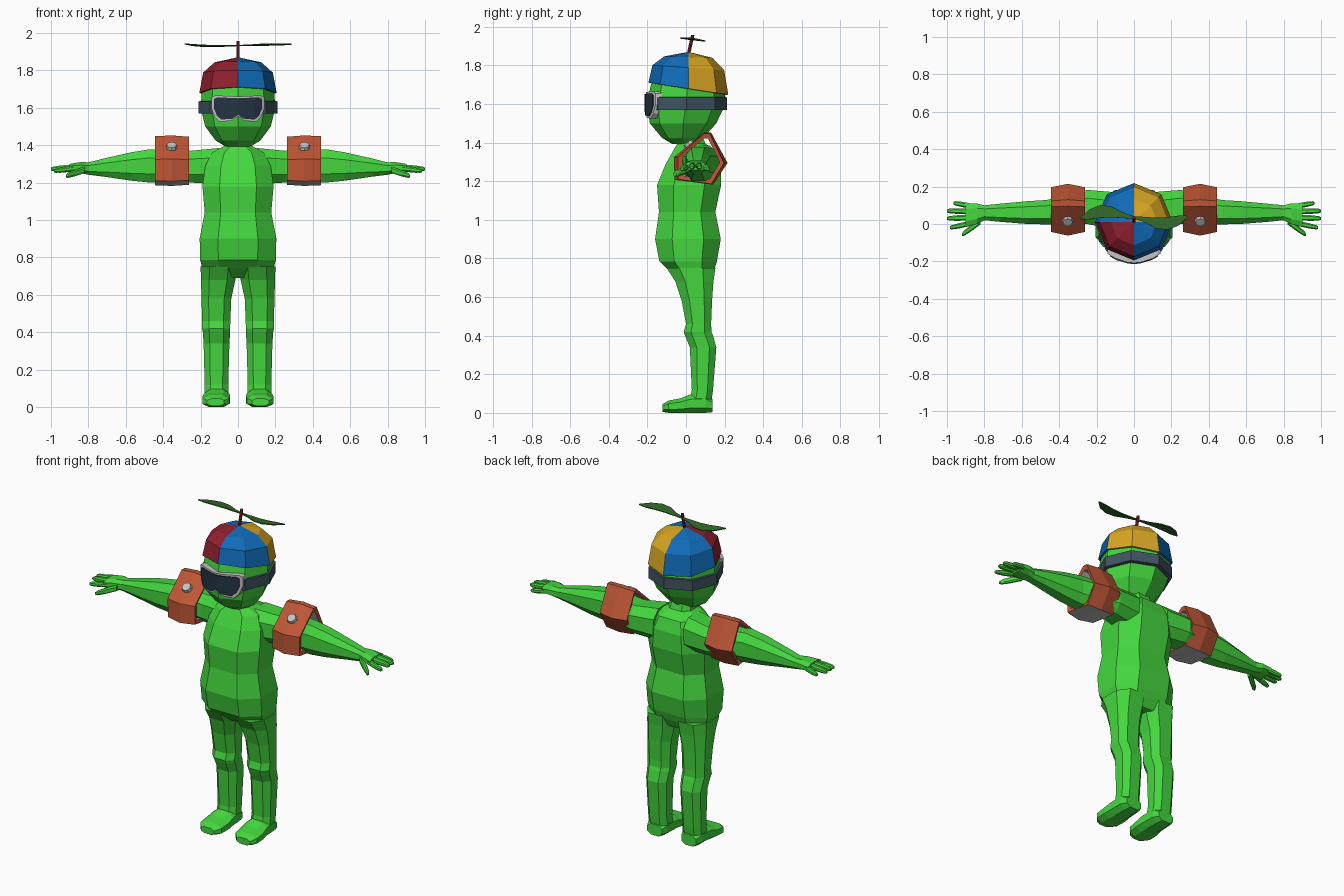
import bpy, bmesh, math
from mathutils import Vector, Matrix

if "Cube" in bpy.data.objects:
    bpy.data.objects.remove(bpy.data.objects["Cube"])


def mat(name, r, g, b):
    lin = lambda c: (c / 255 / 12.92) if c < 11 else ((c / 255 + 0.055) / 1.055) ** 2.4
    m = bpy.data.materials.new(name)
    m.diffuse_color = (lin(r), lin(g), lin(b), 1)
    m.use_nodes = True
    m.node_tree.nodes["Principled BSDF"].inputs["Base Color"].default_value = m.diffuse_color
    return m


GREEN = mat("body green", 68, 215, 62)
ORANGE = mat("float orange", 190, 86, 54)
RED = mat("cap red", 146, 32, 48)
BLUE = mat("cap blue", 16, 108, 186)
YELLOW = mat("cap yellow", 216, 166, 36)
STRAP = mat("strap slate", 64, 84, 98)
LENS = mat("lens dark", 36, 52, 66)
GREY = mat("light grey", 196, 196, 198)
LEAF = mat("propeller green", 50, 104, 40)

# Chamfered square and octagon cross-sections
CHAMFER = [(1, -.48), (1, .48), (.52, 1), (-.52, 1), (-1, .48), (-1, -.48), (-.52, -1), (.52, -1)]
OCTAGON = [(math.cos(i * math.pi / 4), math.sin(i * math.pi / 4)) for i in range(8)]


def finish(name, bm, mats, mirror=False):
    bmesh.ops.recalc_face_normals(bm, faces=bm.faces)
    me = bpy.data.meshes.new(name)
    bm.to_mesh(me)
    bm.free()
    for m in mats:
        me.materials.append(m)
    ob = bpy.data.objects.new(name, me)
    bpy.context.collection.objects.link(ob)
    if mirror:
        ob.modifiers.new("mirror", 'MIRROR').use_mirror_merge = False
    return ob


def bridge(bm, a, b):
    n = len(a)
    return [bm.faces.new((a[i], a[(i + 1) % n], b[(i + 1) % n], b[i])) for i in range(n)]


def loft(bm, rings, caps=True):
    loops = [[bm.verts.new(p) for p in r] for r in rings]
    for a, b in zip(loops, loops[1:]):
        bridge(bm, a, b)
    if caps:
        bm.faces.new(loops[0])
        bm.faces.new(loops[-1])


def ring_z(z, x0, x1, y0, y1, shape=CHAMFER):
    return [((x0 + x1) / 2 + (x1 - x0) / 2 * u, (y0 + y1) / 2 + (y1 - y0) / 2 * v, z) for u, v in shape]


def ring_x(x, z0, z1, y0, y1):
    return [(x, (y0 + y1) / 2 + (y1 - y0) / 2 * u, (z0 + z1) / 2 + (z1 - z0) / 2 * v) for u, v in CHAMFER]


def ring_y(y, x0, x1, z0, z1):
    return [((x0 + x1) / 2 + (x1 - x0) / 2 * u, y, (z0 + z1) / 2 + (z1 - z0) / 2 * v) for u, v in CHAMFER]


# Torso and neck: z, half width, front, back
bm = bmesh.new()
loft(bm, [ring_z(z, -w, w, a, b) for z, w, a, b in [
    (.69, .15, -.03, .12), (.74, .19, -.09, .145), (.785, .202, -.138, .16), (.9, .205, -.16, .18),
    (1.04, .178, -.14, .152), (1.18, .19, -.15, .182), (1.29, .175, -.105, .18),
    (1.36, .14, -.065, .155), (1.395, .075, -.045, .1), (1.45, .065, -.045, .08)]])
finish("torso", bm, [GREEN])

# Head
bm = bmesh.new()
loft(bm, [ring_z(z, -w, w, a, b, OCTAGON) for z, w, a, b in [
    (1.392, .065, -.07, .055), (1.425, .12, -.125, .09), (1.5, .175, -.187, .157),
    (1.6, .2, -.203, .205), (1.7, .192, -.182, .198), (1.78, .15, -.14, .16)]])
finish("head", bm, [GREEN])

# Legs: z, inner x, outer x, front, back
bm = bmesh.new()
loft(bm, [ring_z(*r) for r in [
    (.06, .05, .178, .02, .132), (.12, .052, .178, .03, .14), (.34, .046, .184, .02, .157),
    (.40, .042, .188, -.005, .14), (.42, .042, .192, -.012, .132), (.46, .041, .192, 0, .13),
    (.58, .036, .195, -.022, .135), (.68, .014, .198, -.055, .142), (.75, .005, .2, -.1, .152)]])
finish("legs", bm, [GREEN], True)

# Feet: y, inner x, outer x, bottom, top
bm = bmesh.new()
loft(bm, [ring_y(*r) for r in [
    (.138, .065, .165, .004, .07), (.1, .05, .18, 0, .1), (.02, .045, .183, 0, .095),
    (-.03, .042, .19, 0, .075), (-.09, .047, .19, 0, .064), (-.122, .075, .165, .006, .045)]])
finish("feet", bm, [GREEN], True)

# Arms and palms: x, bottom, top, front, back
bm = bmesh.new()
loft(bm, [ring_x(*r) for r in [
    (.1, 1.19, 1.385, -.03, .17), (.25, 1.2, 1.37, 0, .182), (.37, 1.2, 1.375, 0, .15),
    (.47, 1.2, 1.378, -.002, .128), (.57, 1.21, 1.362, 0, .122), (.72, 1.232, 1.328, .012, .108),
    (.8, 1.242, 1.308, .02, .1), (.84, 1.25, 1.31, .0, .11), (.9, 1.257, 1.3, -.015, .11)]])
finish("arms", bm, [GREEN], True)

# Fingers and thumb: base, tip and half thickness
bm = bmesh.new()
for base, tip, r in [((.88, .098, 1.275), (.965, .112, 1.262), .014),
                     ((.88, .067, 1.282), (1, .07, 1.272), .015),
                     ((.88, .034, 1.282), (1, .03, 1.272), .015),
                     ((.88, .002, 1.275), (.985, -.02, 1.262), .014),
                     ((.82, .015, 1.268), (.92, -.058, 1.235), .017)]:
    rings = []
    for t, s in [(0, 1), (.55, 1), (.9, .8), (1, .45)]:
        x, y, z = Vector(base).lerp(Vector(tip), t)
        rings.append(ring_x(x, z - r * s, z + r * s, y - r * s, y + r * s))
    loft(bm, rings)
finish("fingers", bm, [GREEN], True)

# Inflatable arm floats with grey underside and lining
profile = [(.095, 1.452), (.13, 1.452), (.215, 1.295), (.14, 1.182), (-.06, 1.207), (-.062, 1.325)]
bm = bmesh.new()


def float_ring(x, sy, sz):
    return [bm.verts.new((x, .08 + (y - .08) * sy, 1.31 + (z - 1.31) * sz)) for y, z in profile]


outer = [float_ring(.262, .86, .95), float_ring(.353, 1, 1), float_ring(.445, .86, .97)]
inner = [float_ring(.268, .7, .78), float_ring(.439, .7, .78)]
for a, b in zip(outer, outer[1:]):
    bridge(bm, a, b)[3].material_index = 1
bridge(bm, outer[0], inner[0])
bridge(bm, outer[2], inner[1])
for f in bridge(bm, inner[0], inner[1]):
    f.material_index = 1
finish("arm_floats", bm, [ORANGE, GREY], True)

# Float valves
bm = bmesh.new()
bmesh.ops.create_cone(bm, cap_ends=True, segments=8, radius1=.032, radius2=.026, depth=.024,
                      matrix=Matrix.Translation((.355, .015, 1.392)) @ Matrix.Rotation(math.radians(37), 4, 'X'))
finish("float_valves", bm, [GREY], True)

# Cap: tilted octagonal dome coloured by quarter
bm = bmesh.new()
CY = .012
loops = [[bm.verts.new((r * u, CY + r * v, z - tilt * r * v)) for u, v in OCTAGON]
         for r, z, tilt in [(.207, 1.68, .15), (.186, 1.788, .07), (.125, 1.843, .03)]]
for a, b in zip(loops, loops[1:]):
    bridge(bm, a, b)
top = bm.verts.new((0, CY, 1.87))
for i in range(8):
    bm.faces.new((loops[2][i], loops[2][(i + 1) % 8], top))
for f in bm.faces:
    c = f.calc_center_median()
    front, left = c.y < CY, c.x < 0
    f.material_index = 0 if front and left else 2 if not front and not left else 1
cap = finish("cap", bm, [RED, BLUE, YELLOW])
rim = cap.modifiers.new("thickness", 'SOLIDIFY')
rim.thickness, rim.offset = .01, -1

# Goggle strap
bm = bmesh.new()
loft(bm, [ring_z(z, -w, w, -w + .003, w + .003, OCTAGON)
          for z, w in [(1.568, .198), (1.57, .21), (1.634, .21), (1.636, .198)]])
finish("goggle_strap", bm, [STRAP])

# Goggles: columns of x, bottom, top with a nose notch
half = [(.035, 1.53, 1.662), (.1, 1.525, 1.665), (.125, 1.55, 1.665), (.143, 1.6, 1.655)]
cols = [(-x, a, b) for x, a, b in reversed(half)] + [(0, 1.555, 1.66)] + half


def curve_y(x, front):
    return front + .05 * (x / .143) ** 2


def shrink(x, z, s):
    return x * (1 - .1 * s), 1.602 + (z - 1.602) * (1 - .17 * s)


outline = [(x, b) for x, a, b in cols] + [(x, a) for x, a, b in reversed(cols)]
bm = bmesh.new()
loops = []
for s, front in [(0, -.165), (0, -.208), (1, -.208), (1, -.165)]:
    pts = [shrink(x, z, s) for x, z in outline]
    loops.append([bm.verts.new((x, curve_y(x, front), z)) for x, z in pts])
for i in range(4):
    bridge(bm, loops[i], loops[(i + 1) % 4])
finish("goggle_frame", bm, [GREY])

bm = bmesh.new()
pairs = []
for x, a, b in cols:
    pairs.append([bm.verts.new((px, curve_y(px, -.214), pz))
                  for px, pz in (shrink(x, a, .95), shrink(x, b, .95))])
for p, q in zip(pairs, pairs[1:]):
    bm.faces.new((p[0], q[0], q[1], p[1]))
lens = finish("goggle_lens", bm, [LENS])
lens.modifiers.new("thickness", 'SOLIDIFY').thickness = .008

# Propeller stem
bm = bmesh.new()
loft(bm, [[(.009 * u, y + .009 * v, z) for u, v in OCTAGON] for y, z in [(.012, 1.855), (.035, 1.958)]])
finish("propeller_stem", bm, [RED])

# Propeller: two S-curved twisted blades, distance, sideways offset, half width
bm = bmesh.new()
for side in (1, -1):
    prev = None
    for d, off, w in [(0, 0, .006), (.06, -.012, .015), (.12, -.03, .029), (.18, -.032, .034),
                      (.24, -.016, .026), (.287, .006, .003)]:
        pair = []
        for e in (-w, w):
            y = side * (off + e)
            pair.append(bm.verts.new((side * d, .035 + y, 1.935 - .12 * y + .02 * (d / .287) ** 3 * .4)))
        if prev:
            bm.faces.new((prev[0], pair[0], pair[1], prev[1]))
        prev = pair
blades = finish("propeller_blades", bm, [LEAF])
blades.modifiers.new("thickness", 'SOLIDIFY').thickness = .005
